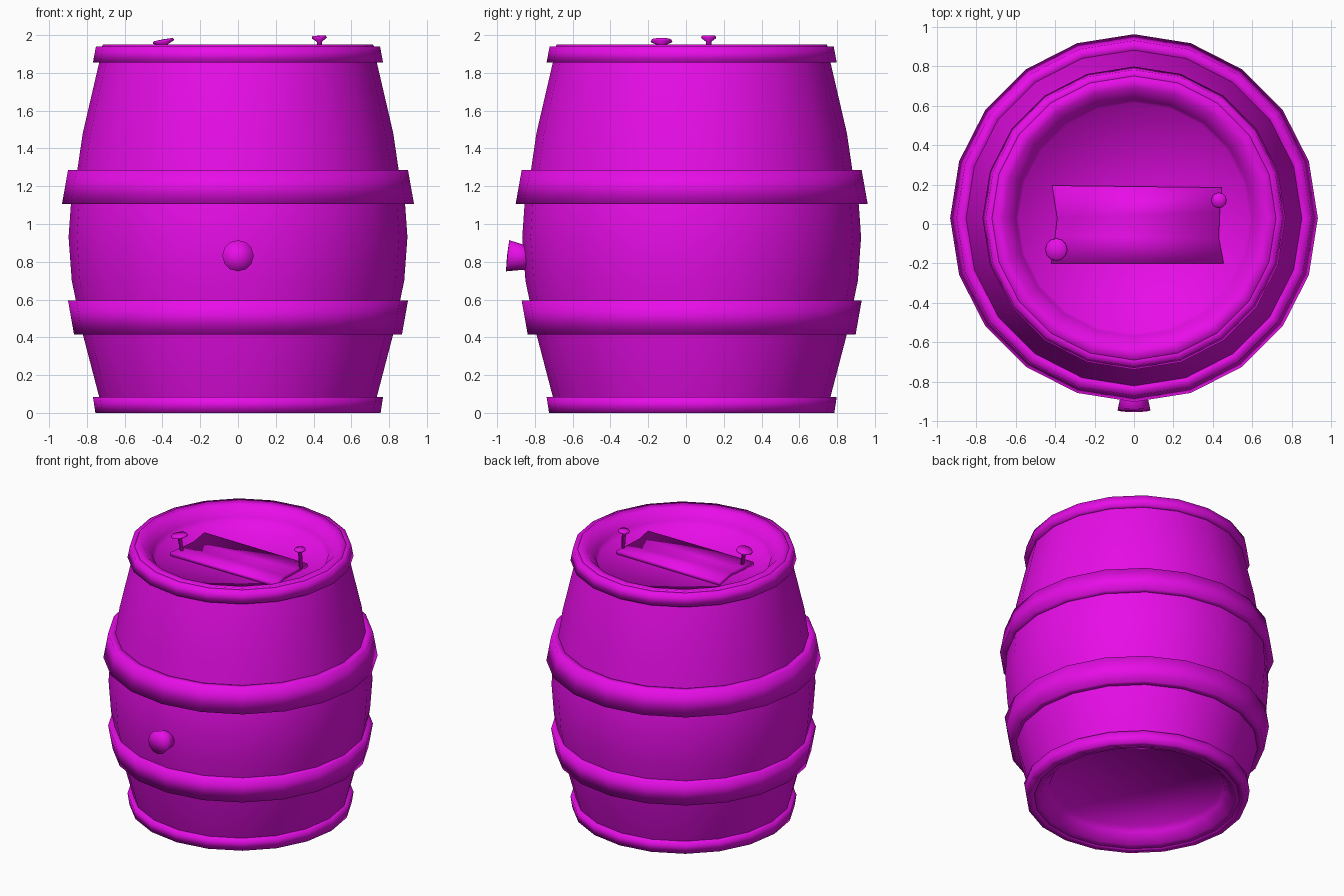
import bpy, bmesh, math
from mathutils import Matrix, Vector

if "Cube" in bpy.data.objects:
    bpy.data.objects.remove(bpy.data.objects["Cube"], do_unlink=True)

CENTRE = Vector((0, 0.03, 0))
SIDES = 20

magenta = bpy.data.materials.new("magenta")
colour = (0.8, 0.004, 0.8, 1)
magenta.use_nodes = True
magenta.diffuse_color = colour
magenta.node_tree.nodes["Principled BSDF"].inputs["Base Color"].default_value = colour


def finish(name, bm, matrix=None):
    """Turn a bmesh into a smooth shaded object."""
    mesh = bpy.data.meshes.new(name)
    if matrix:
        bm.transform(matrix)
    bm.to_mesh(mesh)
    bm.free()
    mesh.materials.append(magenta)
    mesh.shade_smooth()
    obj = bpy.data.objects.new(name, mesh)
    bpy.context.collection.objects.link(obj)
    return obj


def lathe(name, profile, sides=SIDES, closed=False, matrix=None):
    """Revolve (radius, height) points; outer walls run upwards."""
    bm = bmesh.new()
    rings = []
    for r, z in profile:
        angles = [2 * math.pi * i / sides for i in range(sides)]
        rings.append([bm.verts.new((r * math.cos(a), r * math.sin(a), z)) for a in angles])
    pairs = list(zip(rings, rings[1:]))
    if closed:
        pairs.append((rings[-1], rings[0]))
    for low, high in pairs:
        for i in range(sides):
            j = (i + 1) % sides
            bm.faces.new((low[i], low[j], high[j], high[i]))
    bmesh.ops.remove_doubles(bm, verts=bm.verts, dist=1e-5)
    return finish(name, bm, matrix or Matrix.Translation(CENTRE))


# Bulging wooden wall
lathe("barrel_wall", [(0.71, 0.02), (0.735, 0.085), (0.82, 0.41), (0.88, 0.70),
                      (0.897, 0.93), (0.885, 1.1), (0.85, 1.29), (0.822, 1.48),
                      (0.735, 1.855), (0.71, 1.93)])

# Recessed ends with raised rims
lathe("top_head", [(0.73, 1.92), (0.715, 1.95), (0.66, 1.94), (0.60, 1.875),
                   (0.585, 1.835), (0, 1.835)])
lathe("bottom_head", [(0, 0.115), (0.585, 0.115), (0.60, 0.075),
                      (0.66, 0.01), (0.715, 0), (0.73, 0.03)])

# Hoops: bottom height, top height, bottom radius, top radius, inner radius
hoops = {
    "bottom_hoop": (0, 0.085, 0.755, 0.768, 0.70),
    "lower_hoop": (0.415, 0.595, 0.868, 0.9, 0.81),
    "upper_hoop": (1.105, 1.285, 0.932, 0.9, 0.84),
    "top_hoop": (1.855, 1.94, 0.768, 0.752, 0.70),
}
for name, (z0, z1, r0, r1, inner) in hoops.items():
    lathe(name, [(inner, z0), (r0, z0), (r1, z1), (inner, z1)], closed=True)

# Bung on the front
lathe("front_bung", [(0, -0.03), (0.065, -0.03), (0.068, 0.01), (0.083, 0.085), (0, 0.088)],
      sides=12,
      matrix=Matrix.Translation((0, -0.86, 0.823)) @ Matrix.Rotation(math.radians(84), 4, "X"))

# Plank lying on the lid, with ragged ends
outline = [(-0.42, -0.2), (0.455, -0.2), (0.43, -0.07), (0.435, 0.06), (0.445, 0.185),
           (-0.415, 0.195), (-0.39, 0.03), (-0.4, -0.06)]
bm = bmesh.new()
base = bm.faces.new([bm.verts.new((x, y, 1.83)) for x, y in outline])
top = bmesh.ops.extrude_face_region(bm, geom=[base])["geom"]
bmesh.ops.translate(bm, vec=(0, 0, 0.032),
                    verts=[v for v in top if isinstance(v, bmesh.types.BMVert)])
bmesh.ops.recalc_face_normals(bm, faces=bm.faces)
finish("lid_plank", bm)


# Nails standing out of the plank
def nail(name, x, y, z, head, tilt):
    place = Matrix.Translation((x, y, z)) @ Matrix.Rotation(math.radians(tilt), 4, "Y")
    lathe(name, [(0, -0.14), (0.012, -0.14), (0.014, -0.025), (head, -0.006),
                 (head * 0.9, 0.006), (0, 0.008)], sides=12, matrix=place)


nail("left_nail", 0.43, 0.12, 1.99, 0.04, -3)
nail("right_nail", -0.395, -0.13, 1.97, 0.058, -10)
